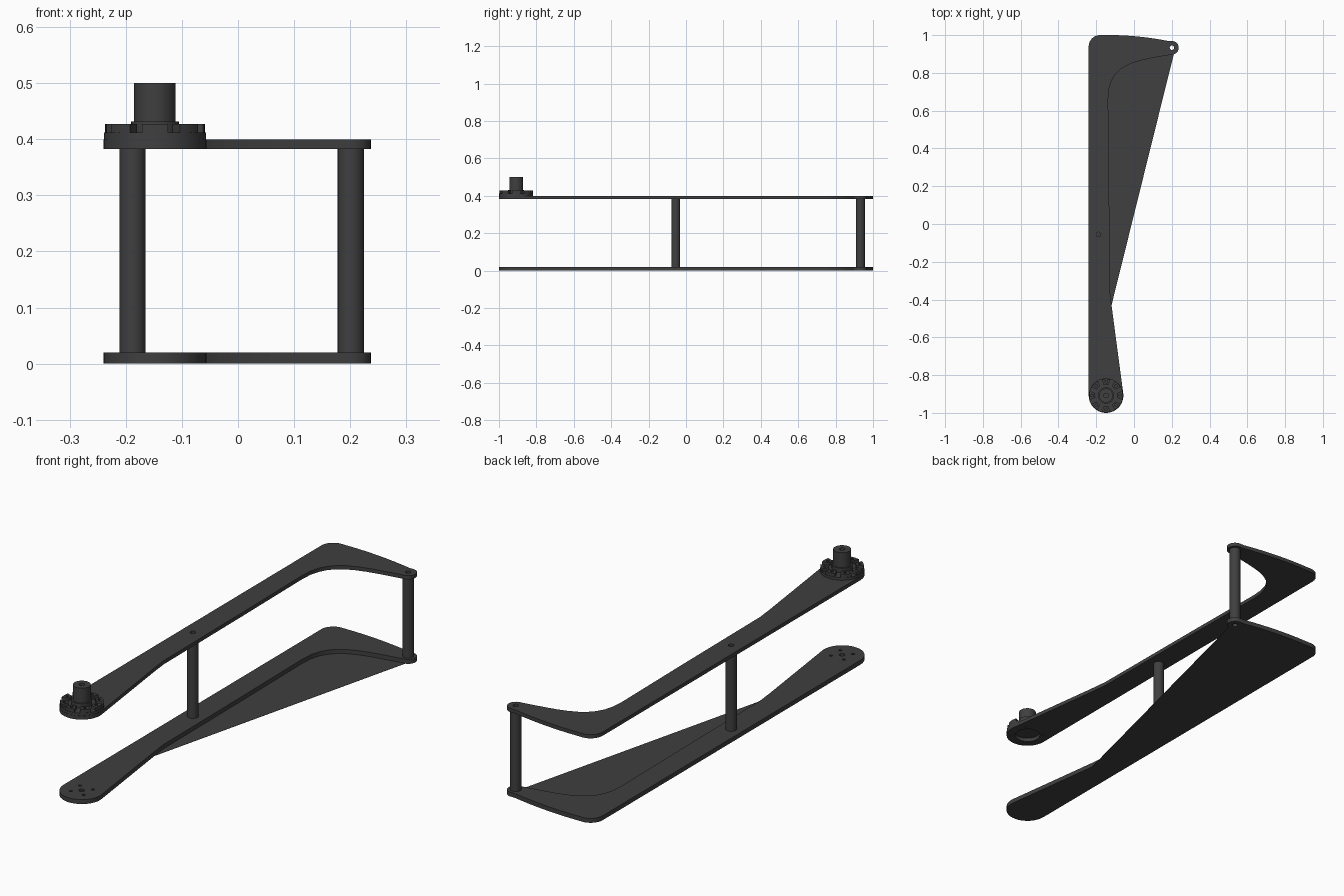
import bpy, bmesh
from math import sin, cos, pi, radians
from mathutils import Vector

if "Cube" in bpy.data.objects:
    bpy.data.objects.remove(bpy.data.objects["Cube"])

HUB = (-0.148, -0.908)
MID = (-0.188, -0.055)
TIP = (0.201, 0.933)

dark = bpy.data.materials.new("dark_grey")
dark.diffuse_color = (0.05, 0.05, 0.05, 1)
dark.use_nodes = True
dark.node_tree.nodes["Principled BSDF"].inputs["Base Color"].default_value = dark.diffuse_color


def arc(c, r, a0, a1, n):
    """Points on an arc, angles in degrees, both ends included."""
    return [(c[0] + r * cos(radians(a0 + (a1 - a0) * i / n)),
             c[1] + r * sin(radians(a0 + (a1 - a0) * i / n))) for i in range(n + 1)]


def circle(c, r, n=24):
    return arc(c, r, 0, 360, n)[:-1]


def bezier(p0, p1, p2, p3, n=10):
    p = [Vector(v) for v in (p0, p1, p2, p3)]
    out = []
    for i in range(n + 1):
        t = i / n
        s = 1 - t
        out.append(tuple(p[0] * s**3 + p[1] * 3 * s * s * t + p[2] * 3 * s * t * t + p[3] * t**3))
    return out


def slab(name, loops, z0, z1):
    """Extrude flat outlines from z0 to z1; loops inside others become holes."""
    cu = bpy.data.curves.new(name, 'CURVE')
    cu.dimensions = '2D'
    cu.fill_mode = 'BOTH'
    cu.extrude = (z1 - z0) / 2
    for loop in loops:
        sp = cu.splines.new('POLY')
        sp.points.add(len(loop) - 1)
        for pt, (x, y) in zip(sp.points, loop):
            pt.co = (x, y, 0, 1)
        sp.use_cyclic_u = True
    ob = bpy.data.objects.new(name, cu)
    bpy.context.collection.objects.link(ob)
    bpy.ops.object.select_all(action='DESELECT')
    ob.select_set(True)
    bpy.context.view_layer.objects.active = ob
    bpy.ops.object.convert(target='MESH')
    ob = bpy.context.object
    bm = bmesh.new()
    bm.from_mesh(ob.data)
    bmesh.ops.remove_doubles(bm, verts=bm.verts, dist=1e-5)
    bmesh.ops.translate(bm, verts=bm.verts, vec=(0, 0, (z0 + z1) / 2))
    bmesh.ops.recalc_face_normals(bm, faces=bm.faces)
    bm.to_mesh(ob.data)
    bm.free()
    ob.data.materials.clear()
    ob.data.materials.append(dark)
    bpy.ops.object.shade_smooth_by_angle(angle=radians(30))
    return ob


# Arm outline: rounded hub end, narrow waist, long straight back, hooked tip
inner = ([(0.206, 0.897)]
         + bezier((0.195, 0.896), (0.0, 0.862), (-0.137, 0.85), (-0.137, 0.66))
         + [(-0.132, 0.235), (-0.128, -0.35), (-0.119, -0.43)])
hub_end = arc(HUB, 0.092, 12, -180, 18)
outer = (hub_end + arc((-0.18, 0.94), 0.06, 180, 90, 8)
         + bezier((-0.1, 1.0), (0.0, 0.998), (0.1, 0.985), (0.18, 0.969), 6)
         + arc(TIP, 0.036, 80, -75, 10))
arm = outer + inner
hull = outer + [(-0.119, -0.43)]

mid_hole, tip_hole = circle(MID, 0.012, 16), circle(TIP, 0.012, 16)


def ring_holes(radius, r, n, start):
    return [circle((HUB[0] + radius * cos(start + 2 * pi * i / n),
                    HUB[1] + radius * sin(start + 2 * pi * i / n)), r, 10) for i in range(n)]


# Lower plate with a closed thin underside that also fills the hook
slab("lower_plate", [arm, mid_hole, tip_hole, circle(HUB, 0.012, 12)]
     + ring_holes(0.046, 0.007, 4, pi / 4), 0.0008, 0.02)
slab("underside_web", [hull, tip_hole], 0.0, 0.0008)

# Upper plate with the motor opening
slab("upper_plate", [arm, mid_hole, tip_hole, circle(HUB, 0.055, 32)]
     + ring_holes(0.073, 0.006, 4, pi / 4), 0.383, 0.40)

# Tubular posts between the plates
for name, c, hole in (("middle_post", MID, mid_hole), ("tip_post", TIP, tip_hole)):
    slab(name, [circle(c, 0.0235), hole], 0.02, 0.383)

# Hub: flange, ring of raised pads, collar and hollow-topped spindle
slab("hub_flange", [circle(HUB, 0.091, 32)], 0.40, 0.412)
pads = []
for i in range(8):
    a = 45 * i
    pads.append(arc(HUB, 0.089, a - 15, a + 15, 5) + arc(HUB, 0.058, a + 12, a - 12, 4))
slab("hub_pads", pads + ring_holes(0.073, 0.007, 8, 0), 0.412, 0.427)
slab("hub_collar", [circle(HUB, 0.043)], 0.412, 0.432)
slab("spindle", [circle(HUB, 0.037), circle(HUB, 0.012, 16)], 0.432, 0.50)
